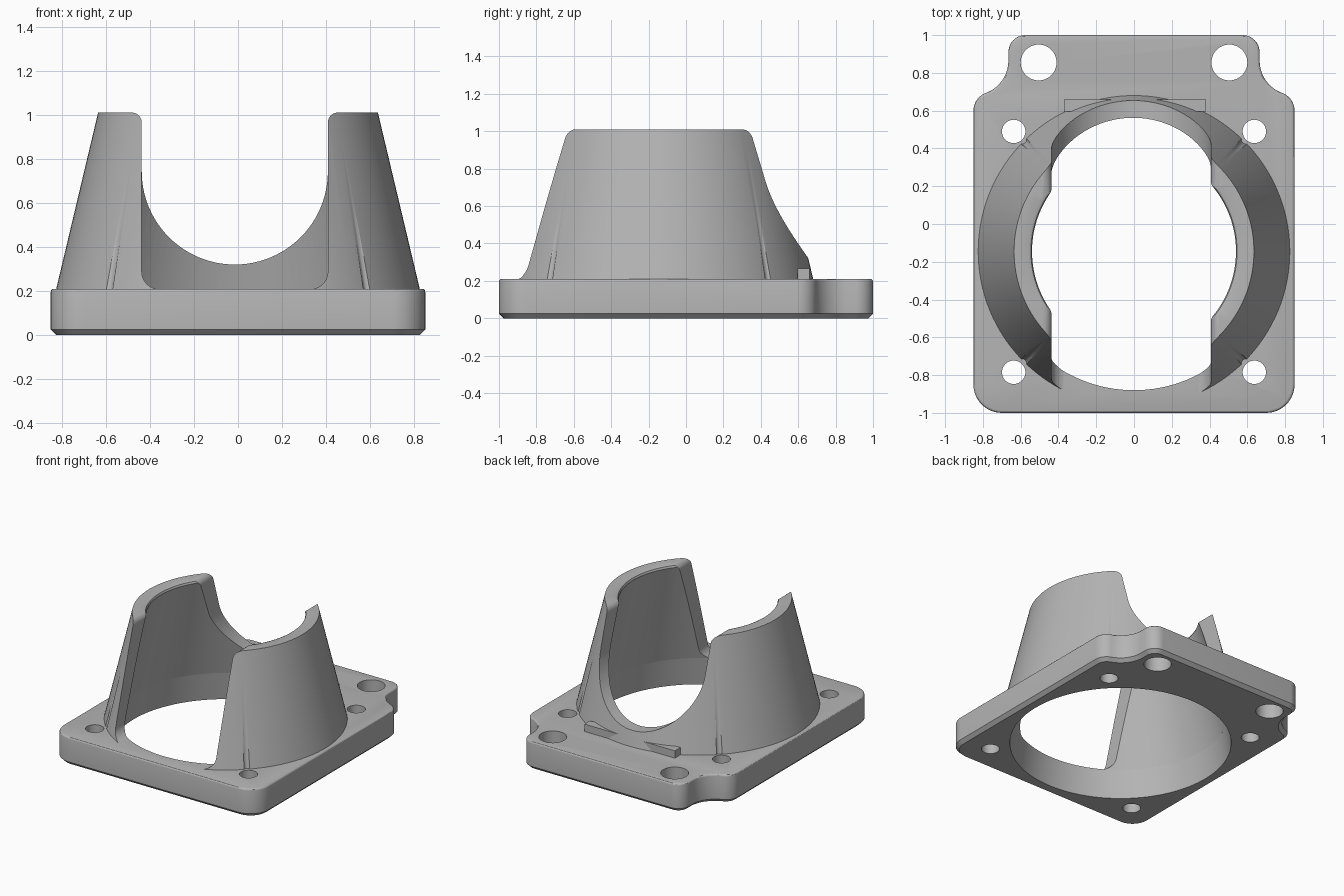
import bpy, bmesh
from math import sin, cos, radians, pi
from mathutils import Vector

default = bpy.data.objects.get("Cube")
if default:
    bpy.data.objects.remove(default, do_unlink=True)

grey = bpy.data.materials.new("grey")
grey.use_nodes = True
grey.diffuse_color = (0.46, 0.46, 0.46, 1)
grey.node_tree.nodes["Principled BSDF"].inputs["Base Color"].default_value = grey.diffuse_color

CENTRE_Y = -0.145      # axis of the tapered shell
PLATE_TOP = 0.21
SHELL_TOP = 1.01


def make_object(name, bm):
    bmesh.ops.recalc_face_normals(bm, faces=bm.faces)
    mesh = bpy.data.meshes.new(name)
    bm.to_mesh(mesh)
    bm.free()
    mesh.materials.append(grey)
    obj = bpy.data.objects.new(name, mesh)
    bpy.context.collection.objects.link(obj)
    return obj


def arc(cx, cy, r, start, end, steps=10):
    angles = [radians(start + (end - start) * i / steps) for i in range(steps + 1)]
    return [(cx + r * cos(a), cy + r * sin(a)) for a in angles]


def prism(points, offset):
    """Extrude a closed 3D polygon along an offset."""
    bm = bmesh.new()
    face = bm.faces.new([bm.verts.new(p) for p in points])
    new = bmesh.ops.extrude_face_region(bm, geom=[face])["geom"]
    bmesh.ops.translate(bm, vec=offset, verts=[v for v in new if isinstance(v, bmesh.types.BMVert)])
    return bm


def rod(start, end, r1, r2, sides):
    """Cylinder or cone between two points, used as a cutter."""
    start, end = Vector(start), Vector(end)
    axis = end - start
    bm = bmesh.new()
    bmesh.ops.create_cone(bm, cap_ends=True, segments=sides, radius1=r1, radius2=r2, depth=axis.length)
    bm.transform(axis.to_track_quat("Z", "Y").to_matrix().to_4x4())
    bmesh.ops.translate(bm, vec=(start + end) / 2, verts=bm.verts)
    return make_object("cutter", bm)


def activate(obj):
    bpy.ops.object.select_all(action="DESELECT")
    obj.select_set(True)
    bpy.context.view_layer.objects.active = obj


def cut(target, cutters):
    activate(target)
    for cutter in cutters:
        mod = target.modifiers.new("cut", "BOOLEAN")
        mod.operation = "DIFFERENCE"
        mod.solver = "EXACT"
        mod.object = cutter
        bpy.ops.object.modifier_apply(modifier=mod.name)
        bpy.data.objects.remove(cutter, do_unlink=True)


def smooth(obj):
    activate(obj)
    bpy.ops.object.shade_smooth_by_angle(angle=radians(30))


# Base plate: rounded outline narrowing into a rear tab
half = (arc(0.70, -0.85, 0.15, -90, 0) + arc(0.75, 0.6, 0.1, 0, 70)
        + arc(0.846, 0.864, 0.181, 250, 180) + arc(0.575, 0.91, 0.09, 0, 90))
outline = half + [(-x, y) for x, y in reversed(half)]
bm = prism([(x, y, 0) for x, y in outline], (0, 0, PLATE_TOP))
for level, size, segments in ((0, 0.025, 1), (PLATE_TOP, 0.014, 3)):
    rim = [e for e in bm.edges if all(abs(v.co.z - level) < 1e-4 for v in e.verts)]
    bmesh.ops.bevel(bm, geom=rim, offset=size, segments=segments, profile=0.5, affect="EDGES")
plate = make_object("base_plate", bm)

# Central bore and mounting holes
low, high = -0.05, PLATE_TOP + 0.05
holes = [rod((0, CENTRE_Y, low), (0, CENTRE_Y, high), 0.772, 0.728, 128)]
for side in (-1, 1):
    for x, y, r in ((0.637, 0.49, 0.062), (0.637, -0.785, 0.062), (0.505, 0.855, 0.095)):
        holes.append(rod((side * x, y, low), (side * x, y, high), r, r, 40))
cut(plate, holes)
smooth(plate)

# Tapered shell, turned from a wall profile
wall = [(0.735, PLATE_TOP), (0.825, PLATE_TOP), (0.635, SHELL_TOP), (0.56, SHELL_TOP),
        (0.546, 1.004), (0.54, 0.99)]
bm = bmesh.new()
turns = 128
rings = []
for i in range(turns):
    a = 2 * pi * i / turns
    rings.append([bm.verts.new((r * cos(a), CENTRE_Y + r * sin(a), z)) for r, z in wall])
for i in range(turns):
    here, after = rings[i], rings[(i + 1) % turns]
    for j in range(len(wall)):
        k = (j + 1) % len(wall)
        bm.faces.new((here[j], after[j], after[k], here[k]))
shell = make_object("tapered_shell", bm)

# Front slot and rear round opening, both flared at the shell's top corners
LEFT, RIGHT, FLARE = -0.437, 0.408, 0.045
bend = SHELL_TOP - FLARE
right_flare = arc(RIGHT + FLARE, bend, FLARE, 180, 90, 6) + [(RIGHT + FLARE, 1.2)]
left_flare = [(LEFT - FLARE, 1.2)] + arc(LEFT - FLARE, bend, FLARE, 90, 0, 6)
corner = 0.08
floor = PLATE_TOP - 0.002
slot = (arc(LEFT + corner, floor + corner, corner, 180, 270)
        + arc(RIGHT - corner, floor + corner, corner, 270, 360))
radius = (RIGHT - LEFT) / 2
bowl = arc((LEFT + RIGHT) / 2, 0.32 + radius, radius, 180, 360, 48)
cutters = []
for lower, y, reach in ((slot, -0.2, -1), (bowl, 0, 1)):
    points = [(x, y, z) for x, z in lower + right_flare + left_flare]
    cutters.append(make_object("cutter", prism(points, (0, reach, 0))))

# Shallow diagonal grooves above the four small holes
for degrees in (45, 135, 225, 315):
    dx, dy = cos(radians(degrees)), sin(radians(degrees))
    ends = [(r * dx, CENTRE_Y + r * dy, z) for r, z in ((0.848, 0.17), (0.738, 0.68))]
    cutters.append(rod(ends[0], ends[1], 0.025, 0.025, 16))
cut(shell, cutters)
smooth(shell)

# Low bar crossing the foot of the shell at the rear
bar = [(-0.37, 0.595, PLATE_TOP), (0.38, 0.595, PLATE_TOP), (0.38, 0.66, PLATE_TOP), (-0.37, 0.66, PLATE_TOP)]
make_object("rear_bar", prism(bar, (0, 0, 0.055)))
